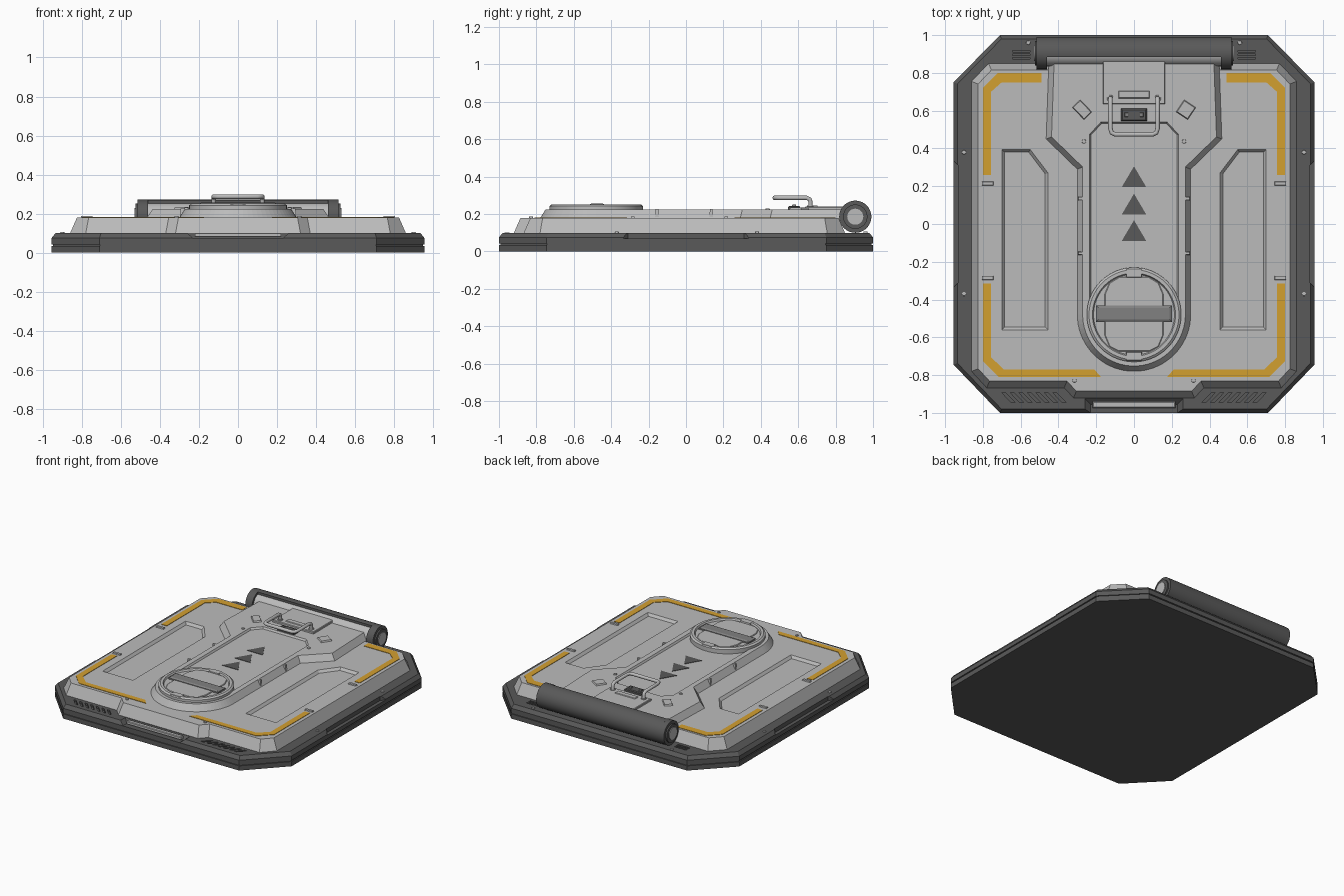
import bpy, bmesh, math

if "Cube" in bpy.data.objects:
    bpy.data.objects.remove(bpy.data.objects["Cube"])


def material(name, r, g, b):
    m = bpy.data.materials.new(name)
    m.diffuse_color = (r, g, b, 1)
    m.use_nodes = True
    m.node_tree.nodes["Principled BSDF"].inputs["Base Color"].default_value = m.diffuse_color
    return m


LIGHT = material("light grey", 0.50, 0.50, 0.50)
DARK = material("dark grey", 0.10, 0.10, 0.10)
MID = material("mid grey", 0.22, 0.22, 0.22)
ORANGE = material("orange", 0.65, 0.35, 0.03)


def loft(name, rings, mat, smooth=False):
    """Closed solid through a list of equal-length rings."""
    bm = bmesh.new()
    vs = [[bm.verts.new(p) for p in r] for r in rings]
    n = len(vs[0])
    for a, b in zip(vs, vs[1:]):
        for i in range(n):
            bm.faces.new((a[i], a[(i + 1) % n], b[(i + 1) % n], b[i]))
    bm.faces.new(vs[0][::-1])
    bm.faces.new(vs[-1])
    bmesh.ops.recalc_face_normals(bm, faces=bm.faces)
    me = bpy.data.meshes.new(name)
    bm.to_mesh(me)
    bm.free()
    me.materials.append(mat)
    ob = bpy.data.objects.new(name, me)
    bpy.context.collection.objects.link(ob)
    if smooth:
        select([ob])
        bpy.ops.object.shade_smooth_by_angle(angle=math.radians(30))
    return ob


def select(obs):
    bpy.ops.object.select_all(action='DESELECT')
    for o in obs:
        o.select_set(True)
    bpy.context.view_layer.objects.active = obs[0]


def inset(pts, d):
    """Mitred inward offset of a counter-clockwise outline."""
    out = []
    n = len(pts)
    for i in range(n):
        (ax, ay), (bx, by), (cx, cy) = pts[i - 1], pts[i], pts[(i + 1) % n]
        l1, l2 = math.hypot(bx - ax, by - ay), math.hypot(cx - bx, cy - by)
        n1 = (-(by - ay) / l1, (bx - ax) / l1)
        n2 = (-(cy - by) / l2, (cx - bx) / l2)
        k = d / (1 + n1[0] * n2[0] + n1[1] * n2[1])
        out.append((bx + k * (n1[0] + n2[0]), by + k * (n1[1] + n2[1])))
    return out


def stack(name, pts, levels, mat, smooth=False):
    """Outline stacked at (z, inset) levels."""
    n = len(pts)
    area = sum(pts[i - 1][0] * pts[i][1] - pts[i][0] * pts[i - 1][1] for i in range(n))
    if area < 0:
        pts = pts[::-1]
    rings = [[(x, y, z) for x, y in inset(pts, d)] for z, d in levels]
    return loft(name, rings, mat, smooth)


def flip(pts, s):
    return [(s * x, y) for x, y in pts]


def both(half):
    return half + flip(half[::-1], -1)


def rect(x, y, w, h):
    return [(x - w / 2, y - h / 2), (x + w / 2, y - h / 2), (x + w / 2, y + h / 2), (x - w / 2, y + h / 2)]


def circle(x, y, r, n=16):
    return [(x + r * math.cos(2 * math.pi * i / n), y + r * math.sin(2 * math.pi * i / n)) for i in range(n)]


def along_x(name, yz, x0, x1, mat):
    return loft(name, [[(x, y, z) for y, z in yz] for x in (x0, x1)], mat, True)


def cut(target, cutters):
    select(cutters)
    if len(cutters) > 1:
        bpy.ops.object.join()
    c = bpy.context.view_layer.objects.active
    c.hide_render = True
    m = target.modifiers.new("cut", 'BOOLEAN')
    m.object, m.operation, m.solver = c, 'DIFFERENCE', 'EXACT'
    select([target])
    bpy.ops.object.modifier_apply(modifier=m.name)
    bpy.data.objects.remove(c)


SIDES = ((-1, "left"), (1, "right"))

# base frame with seam, side notches, front notch and vent slots
base = stack("base_frame", both([(0.71, -1), (0.955, -0.745), (0.955, 0.75), (0.71, 1)]),
             [(0, 0), (0.034, 0), (0.034, 0.007), (0.042, 0.007), (0.042, 0), (0.075, 0), (0.1, 0.02)], DARK)
cutters = [stack("front_notch_cutter", rect(0, -1.0, 0.52, 0.15), [(0.075, 0.03), (0.1, 0), (0.13, 0)], DARK)]
for s, side in SIDES:
    cutters.append(stack("side_notch_cutter",
                         flip([(0.93, -0.31), (0.97, -0.35), (0.97, 0.35), (0.93, 0.31)], s),
                         [(0.07, 0), (0.13, 0)], DARK))
    for i in range(7):
        x = 0.70 - 0.045 * i
        cutters.append(stack("vent_cutter", flip([(x, -0.893), (x - 0.05, -0.945), (x - 0.07, -0.945),
                                                  (x - 0.02, -0.893)], s), [(0.085, 0), (0.13, 0)], DARK))
    for i in range(3):
        cutters.append(stack("rear_vent_cutter", rect(s * 0.597, 0.878 + 0.018 * i, 0.095, 0.009),
                             [(0.085, 0), (0.13, 0)], DARK))
cut(base, cutters)

# front grip bar
stack("front_grip", rect(0, -0.957, 0.44, 0.032), [(0.083, 0), (0.098, 0), (0.102, 0.005)], LIGHT)

# lid with two side recesses
lid = stack("lid", both([(0.32, -0.92), (0.37, -0.867), (0.78, -0.867), (0.86, -0.78), (0.86, 0.755), (0.77, 0.85)]),
            [(0.06, 0), (0.1, 0), (0.18, 0.035)], LIGHT)
cut(lid, [stack("recess_cutter", flip([(0.70, -0.56), (0.70, 0.395), (0.55, 0.395), (0.455, 0.27), (0.455, -0.56)], s),
                [(0.162, 0.015), (0.18, 0), (0.21, 0)], LIGHT) for s, _ in SIDES])

# raised centre panel with rounded front end and a shallow recess
arc = [(0.3 * math.cos(math.radians(a)), -0.48 + 0.3 * math.sin(math.radians(a))) for a in range(-85, 1, 5)]
panel = stack("centre_panel", both(arc + [(0.30, 0.29), (0.465, 0.45), (0.45, 0.885)]),
              [(0.15, 0), (0.18, 0), (0.225, 0.028)], LIGHT)
cut(panel, [stack("panel_cutter", both([(0.235, -0.40), (0.235, 0.475), (0.175, 0.54)]),
                  [(0.212, 0.008), (0.225, 0), (0.26, 0)], LIGHT)])

# direction triangles
for i, y in enumerate((0.195, 0.05, -0.09)):
    stack(f"arrow_{i + 1}", [(-0.065, y), (0.065, y), (0, y + 0.11)], [(0.210, 0), (0.215, 0)], DARK)

# round dial: rim, centre plate, end lugs and grip bar
stack("dial_rim", circle(0, -0.48, 0.25, 64),
      [(0.19, 0), (0.243, 0), (0.252, 0.012), (0.252, 0.03), (0.24, 0.036)], LIGHT, True)
stack("dial_plate", both([(0.08, -0.675), (0.13, -0.65), (0.155, -0.59), (0.155, -0.37), (0.13, -0.31), (0.08, -0.28)]),
      [(0.235, 0), (0.243, 0), (0.246, 0.004)], LIGHT)
for y, end in ((-0.26, "rear"), (-0.70, "front")):
    stack("dial_lug_" + end, rect(0, y, 0.085, 0.05), [(0.235, 0), (0.252, 0.004)], LIGHT)
stack("dial_grip", rect(0, -0.475, 0.4, 0.085), [(0.235, 0), (0.25, 0), (0.256, 0.012)], MID)

# hinge: light core, dark half shell, end caps and hubs
HY, HZ = 0.905, 0.186
core = circle(HY, HZ, 0.07, 32)
along_x("hinge_core", core, -0.47, 0.47, LIGHT)
a0 = math.acos(-0.02 / 0.086)
shell = [(HY + 0.086 * math.cos(a0 - 2 * a0 * i / 28), HZ + 0.086 * math.sin(a0 - 2 * a0 * i / 28)) for i in range(29)]
along_x("hinge_shell", shell, -0.48, 0.48, DARK)
for s, side in SIDES:
    along_x("hinge_cap_" + side, circle(HY, HZ, 0.086, 32), s * 0.46, s * 0.515, DARK)
    along_x("hinge_collar_" + side, circle(HY, HZ, 0.065, 32), s * 0.51, s * 0.525, DARK)
    along_x("hinge_hub_" + side, circle(HY, HZ, 0.043, 24), s * 0.51, s * 0.53, LIGHT)

# hinge plate and latch
stack("hinge_plate", rect(0, 0.755, 0.33, 0.24), [(0.21, 0), (0.236, 0), (0.24, 0.004)], LIGHT)
stack("plate_rib", rect(0, 0.685, 0.17, 0.045), [(0.235, 0), (0.245, 0.006)], LIGHT)
stack("latch", rect(0, 0.578, 0.135, 0.065), [(0.21, 0), (0.238, 0), (0.243, 0.006)], DARK)
for s, side in SIDES:
    stack("latch_lug_" + side, rect(s * 0.04, 0.578, 0.02, 0.025), [(0.24, 0), (0.25, 0.003)], MID)

# wire handle standing over the latch
half = [(0.125, 0.665, 0.215), (0.125, 0.665, 0.268), (0.125, 0.66, 0.28), (0.125, 0.645, 0.287),
        (0.125, 0.505, 0.287), (0.118, 0.483, 0.287), (0.098, 0.474, 0.287)]
path = half + [(-x, y, z) for x, y, z in half[::-1]]
cu = bpy.data.curves.new("wire_handle", 'CURVE')
cu.dimensions = '3D'
cu.bevel_depth, cu.bevel_resolution, cu.use_fill_caps = 0.012, 3, True
sp = cu.splines.new('POLY')
sp.points.add(len(path) - 1)
for p, c in zip(sp.points, path):
    p.co = (*c, 1)
wire = bpy.data.objects.new("wire_handle", cu)
bpy.context.collection.objects.link(wire)
cu.materials.append(LIGHT)
select([wire])
bpy.ops.object.convert(target='MESH')
bpy.ops.object.shade_smooth_by_angle(angle=math.radians(50))

# mirrored small parts and painted stripes
rear = [(0.49, 0.80), (0.72, 0.80), (0.80, 0.72), (0.80, 0.26), (0.757, 0.26), (0.757, 0.70), (0.70, 0.75), (0.49, 0.75)]
front = [(0.175, -0.81), (0.715, -0.81), (0.80, -0.725), (0.80, -0.315), (0.757, -0.315), (0.757, -0.705),
         (0.69, -0.77), (0.21, -0.77)]
for s, side in SIDES:
    stack("rear_stripe_" + side, flip(rear, s), [(0.178, 0), (0.183, 0)], ORANGE)
    stack("front_stripe_" + side, flip(front, s), [(0.178, 0), (0.183, 0)], ORANGE)
    stack("wedge_" + side, circle(0, 0, 0.055, 4) and [(s * 0.275 + dx, 0.605 + dy) for dx, dy in
          ((-0.055, -s * 0.012), (s * 0.0 + 0.01, -0.055), (0.055, s * 0.012), (-0.01, 0.055))],
          [(0.22, 0), (0.235, 0.006)], LIGHT)
    stack("panel_pin_" + side, circle(s * 0.265, 0.437, 0.013), [(0.22, 0), (0.231, 0.003)], LIGHT)
    stack("handle_foot_" + side, circle(s * 0.125, 0.665, 0.02), [(0.22, 0), (0.246, 0.003)], LIGHT)
    stack("front_pin_" + side, circle(s * 0.315, -0.828, 0.013), [(0.16, 0), (0.187, 0.003)], LIGHT)
    for i, y in enumerate((0.215, -0.285)):
        stack(f"lid_clip_{side}_{i + 1}", rect(s * 0.775, y, 0.065, 0.025), [(0.17, 0), (0.188, 0.004)], LIGHT)
    for i, y in enumerate((0.135, -0.155)):
        stack(f"panel_clip_{side}_{i + 1}", rect(s * 0.283, y, 0.03, 0.02), [(0.18, 0), (0.226, 0.003)], LIGHT)
    for i, (x, y) in enumerate(((0.90, 0.38), (0.90, -0.37), (0.56, 0.96))):
        stack(f"screw_{side}_{i + 1}", circle(s * x, y, 0.013), [(0.09, 0), (0.106, 0.003)], LIGHT)
